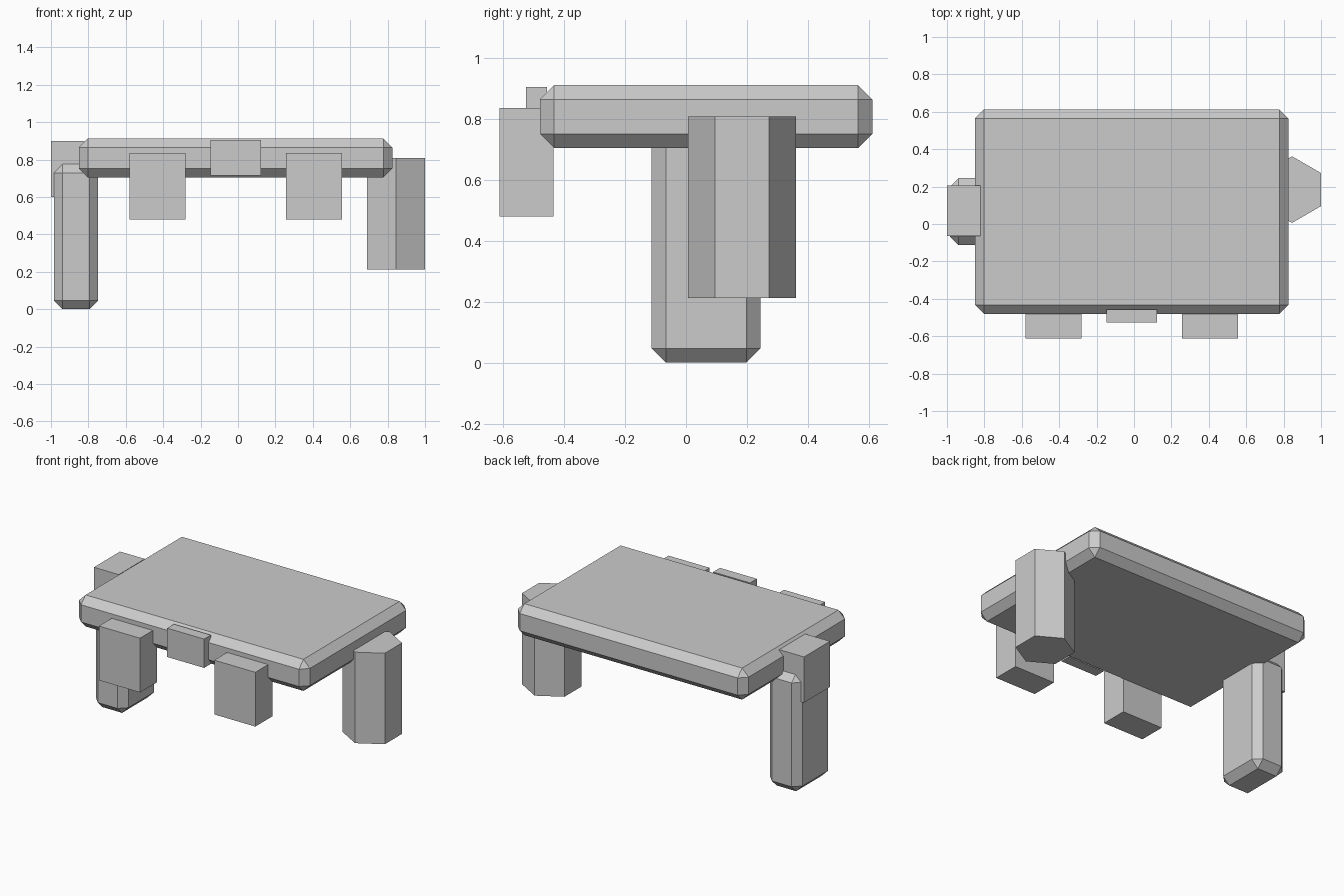
import bpy
import bmesh
from math import pi
from mathutils import Matrix, Vector

cube = bpy.data.objects.get("Cube")
if cube:
    bpy.data.objects.remove(cube, do_unlink=True)

grey = bpy.data.materials.new("light grey")
grey.use_nodes = True
grey.diffuse_color = (0.6, 0.6, 0.6, 1)
grey.node_tree.nodes["Principled BSDF"].inputs["Base Color"].default_value = (0.6, 0.6, 0.6, 1)


def finish(name, bm):
    mesh = bpy.data.meshes.new(name)
    bm.to_mesh(mesh)
    bm.free()
    mesh.materials.append(grey)
    obj = bpy.data.objects.new(name, mesh)
    bpy.context.collection.objects.link(obj)
    return obj


def box(name, low, high, chamfer=0):
    low, high = Vector(low), Vector(high)
    bm = bmesh.new()
    place = Matrix.Translation((low + high) / 2) @ Matrix.Diagonal((high - low).to_4d())
    bmesh.ops.create_cube(bm, size=1, matrix=place)
    obj = finish(name, bm)
    if chamfer:
        bevel = obj.modifiers.new("chamfer", 'BEVEL')
        bevel.width = chamfer
        bevel.segments = 1
    return obj


# Chamfered slab and the tall leg on the right side
box("table_top", (-0.85, -0.48, 0.705), (0.825, 0.612, 0.912), 0.047)
box("right_leg", (-0.985, -0.113, 0), (-0.748, 0.245, 0.775), 0.047)

# Plain block clamped to the right edge
box("right_block", (-1, -0.065, 0.6), (-0.82, 0.205, 0.9))

# Two hanging blocks and a small plate along the front
for name, x in (("front_right_block", -0.58), ("front_left_block", 0.257)):
    box(name, (x, -0.613, 0.48), (x + 0.298, -0.435, 0.836))
box("front_plate", (-0.146, -0.526, 0.716), (0.122, -0.456, 0.905))

# Hexagonal post on the left edge
bm = bmesh.new()
bmesh.ops.create_cone(
    bm, cap_ends=True, segments=6, radius1=0.178, radius2=0.178, depth=0.597,
    matrix=Matrix.Translation((0.845, 0.184, 0.511)))
# Turn the post so that two of its faces look straight left and right
if max(v.co.x for v in bm.verts) > 1.01:
    bmesh.ops.rotate(bm, verts=bm.verts, cent=(0.845, 0.184, 0.511),
                     matrix=Matrix.Rotation(pi / 6, 3, 'Z'))
finish("left_hexagonal_post", bm)
